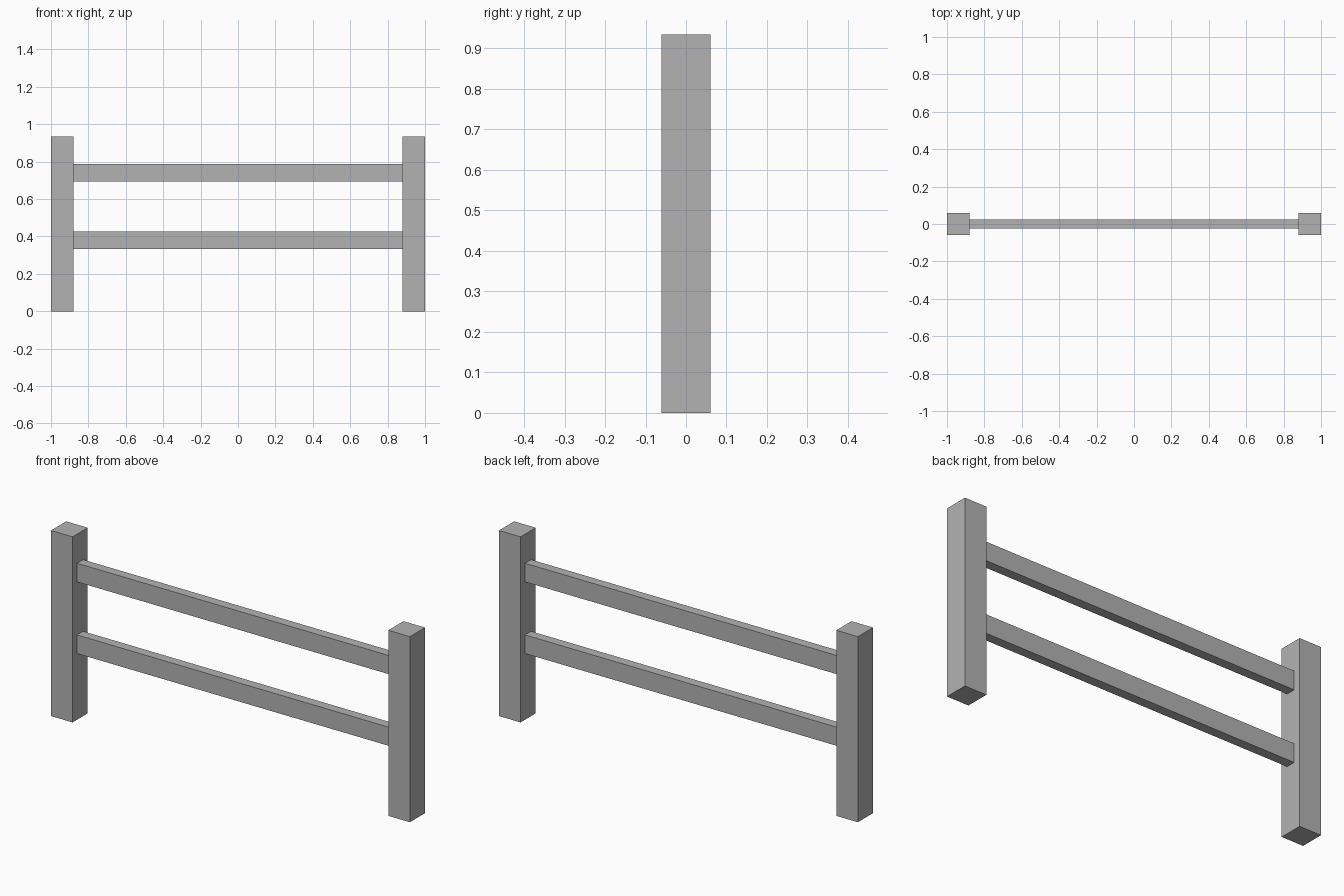
import bpy

cube = bpy.data.objects.get("Cube")
if cube:
    bpy.data.objects.remove(cube, do_unlink=True)

# Single plain grey for the whole fence
grey = bpy.data.materials.new("plain_grey")
grey.use_nodes = True
colour = (0.45, 0.45, 0.45, 1)
grey.diffuse_color = colour
grey.node_tree.nodes["Principled BSDF"].inputs["Base Color"].default_value = colour


def box(name, size, centre):
    bpy.ops.mesh.primitive_cube_add(size=1, location=centre)
    obj = bpy.context.object
    obj.name = name
    obj.scale = size
    bpy.ops.object.transform_apply(location=False, rotation=False, scale=True)
    obj.data.materials.append(grey)
    return obj


POST = 0.12
HEIGHT = 0.935

# Square posts at both ends
for side, name in ((1, "left_post"), (-1, "right_post")):
    box(name, (POST, POST, HEIGHT), (side * (1 - POST / 2), 0, HEIGHT / 2))

# Flat rails spanning between the inner faces of the posts
for name, z in (("lower_rail", 0.38), ("upper_rail", 0.741)):
    box(name, (2 - 2 * POST, 0.048, 0.094), (0, 0, z))
